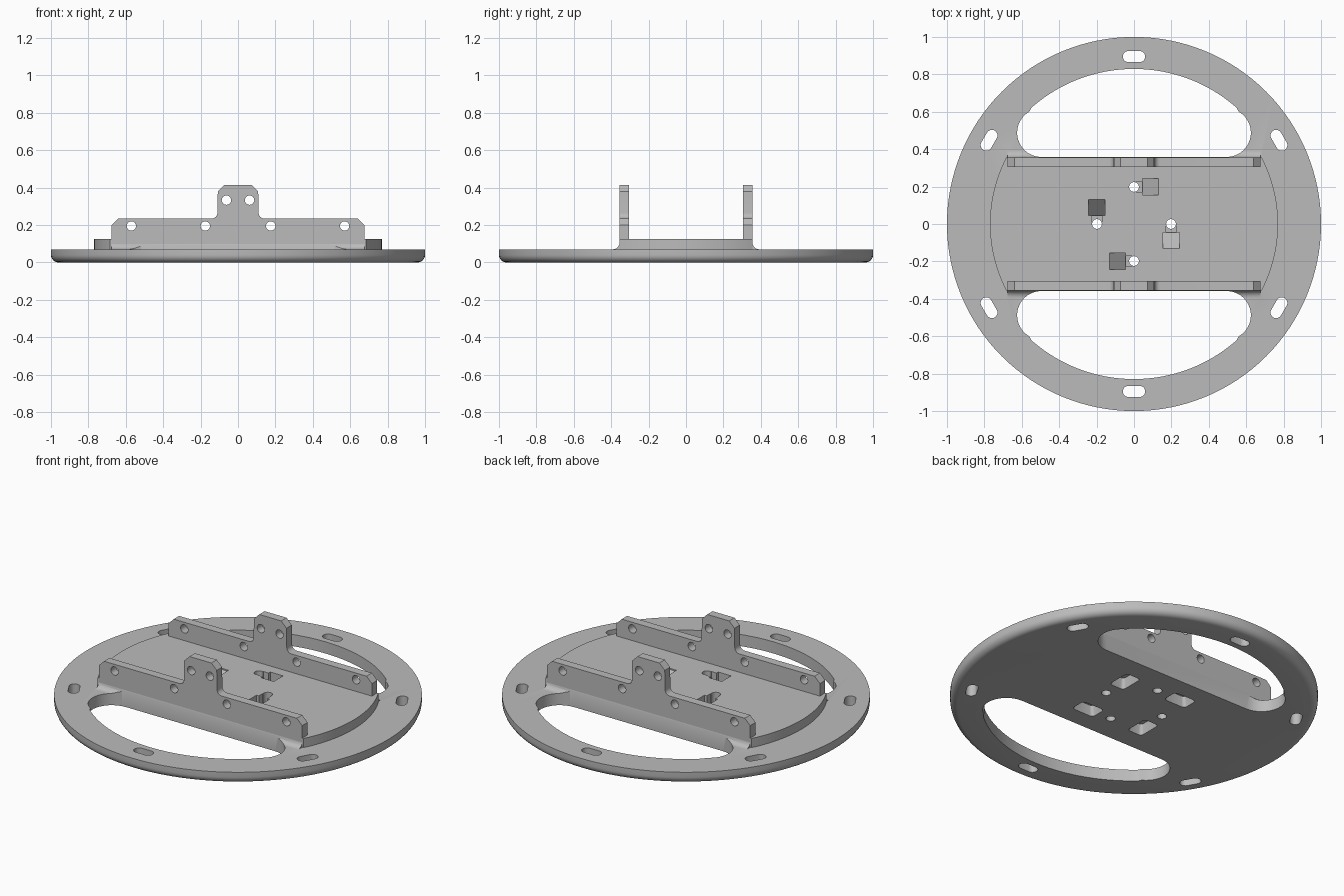
import bpy, bmesh
from math import sin, cos, pi, radians
from mathutils import Matrix, Vector

cube = bpy.data.objects.get("Cube")
if cube:
    bpy.data.objects.remove(cube)

grey = bpy.data.materials.new("plain grey")
grey.use_nodes = True
grey.diffuse_color = (0.5, 0.5, 0.5, 1)
grey.node_tree.nodes["Principled BSDF"].inputs["Base Color"].default_value = (0.5, 0.5, 0.5, 1)

STAND = Matrix(((1, 0, 0, 0), (0, 0, -1, 0), (0, 1, 0, 0), (0, 0, 0, 1)))  # outline y becomes z


def arc(cx, cy, r, a0, a1, n):
    """Points on an arc, angles in degrees."""
    steps = [radians(a0 + (a1 - a0) * i / n) for i in range(n + 1)]
    return [(cx + r * cos(a), cy + r * sin(a)) for a in steps]


def circle(x, y, r, n=24):
    return arc(x, y, r, 0, 360, n)[:-1]


def rect(x0, x1, y0, y1):
    return [(x0, y0), (x1, y0), (x1, y1), (x0, y1)]


def prism(name, outline, z0, z1, matrix=Matrix(), taper=1.0):
    """Extrude an outline from z0 to z1, optionally shrinking its far end."""
    bm = bmesh.new()
    mid = sum((Vector(p) for p in outline), Vector((0, 0))) / len(outline)
    low = [bm.verts.new((x, y, z0)) for x, y in outline]
    high = [bm.verts.new((*(mid + (Vector(p) - mid) * taper), z1)) for p in outline]
    bm.faces.new(low)
    bm.faces.new(high)
    for i in range(len(outline)):
        bm.faces.new((low[i - 1], low[i], high[i], high[i - 1]))
    bm.transform(matrix)
    return finish(name, bm)


def finish(name, bm):
    bmesh.ops.recalc_face_normals(bm, faces=bm.faces)
    mesh = bpy.data.meshes.new(name)
    bm.to_mesh(mesh)
    bm.free()
    mesh.materials.append(grey)
    obj = bpy.data.objects.new(name, mesh)
    bpy.context.collection.objects.link(obj)
    return obj


def combine(obj, other, operation="DIFFERENCE"):
    """Apply a boolean and discard the second object."""
    mod = obj.modifiers.new("cut", "BOOLEAN")
    mod.operation, mod.solver, mod.object = operation, "EXACT", other
    bpy.context.view_layer.objects.active = obj
    bpy.ops.object.modifier_apply(modifier=mod.name)
    bpy.data.objects.remove(other)


def smooth(obj):
    bpy.ops.object.select_all(action="DESELECT")
    obj.select_set(True)
    bpy.context.view_layer.objects.active = obj
    bpy.ops.object.shade_smooth_by_angle(angle=radians(30))


# Round base plate with a rounded lower rim
bm = bmesh.new()
rings = []
for r, z in arc(0.96, 0.04, 0.04, -90, 0, 6) + [(1, 0.07)]:
    rings.append([bm.verts.new((x, y, z)) for x, y in circle(0, 0, r, 128)])
bm.faces.new(rings[0])
bm.faces.new(rings[-1])
for a, b in zip(rings, rings[1:]):
    for i in range(len(a)):
        bm.faces.new((a[i - 1], a[i], b[i], b[i - 1]))
base = finish("base_plate", bm)

# Raised centre platform, clipped to the width between the flanges
platform = prism("platform", circle(0, 0, 0.77, 128), 0.03, 0.125)
combine(platform, prism("clip", rect(-1, 1, -0.355, 0.355), -1, 1), "INTERSECT")
combine(base, platform, "UNION")

# Fillets where the flanges meet the plate
for side in (1, -1):
    curve = arc(0.392, 0.107, 0.037, 180, 270, 6)
    outline = [(0.33, 0.04), (0.33, 0.107)] + curve + [(0.392, 0.04)]
    along_x = Matrix(((0, 0, 1, 0), (side, 0, 0, 0), (0, 1, 0, 0), (0, 0, 0, 1)))
    combine(base, prism("fillet", outline, -0.675, 0.675, along_x), "UNION")

# Two large openings
for side in (0, 1):
    right = arc(0.495, 0.488, 0.13, -90, 61, 14)
    left = [(-x, y) for x, y in reversed(right)]
    opening = right + arc(0, 0, 0.829, 48.5, 131.5, 40) + left
    combine(base, prism("opening", opening, -1, 1, Matrix.Rotation(pi * side, 4, "Z")))

# Six mounting slots around the rim
for k in range(6):
    slot = arc(0.03, 0.895, 0.03, -90, 90, 10) + arc(-0.03, 0.895, 0.03, 90, 270, 10)
    combine(base, prism("slot", slot, -1, 1, Matrix.Rotation(pi / 3 * k, 4, "Z")))

# Four screw holes, each with a ramped recess above and a pocket below
for k in range(4):
    turn = Matrix.Rotation(pi / 2 * k, 4, "Z")
    combine(base, prism("screw_hole", circle(0.198, 0, 0.026), -1, 1, turn))
    combine(base, prism("neck", rect(0.17, 0.226, -0.05, -0.01), 0.06, 0.2, turn))
    ramp = [(-0.045, 0.035), (-0.045, 0.2), (-0.13, 0.2), (-0.13, 0.118)]
    along_x = Matrix(((0, 0, 1, 0), (1, 0, 0, 0), (0, 1, 0, 0), (0, 0, 0, 1)))
    combine(base, prism("ramp", ramp, 0.154, 0.242, turn @ along_x))
    pocket = []
    for sx, sy, a in ((1, 1, 0), (-1, 1, 90), (-1, -1, 180), (1, -1, 270)):
        pocket += arc(0.198 + sx * 0.03, 0.16 + sy * 0.055, 0.02, a, a + 90, 4)
    combine(base, prism("pocket", pocket, -0.01, 0.06, turn, 0.8))
smooth(base)

# Upright flanges with a raised central tab and six holes
half = [(0.675, 0.08), (0.675, 0.2), (0.64, 0.235)]
half += arc(0.14, 0.265, 0.03, 270, 180, 6) + [(0.108, 0.38), (0.073, 0.415)]
profile = half + [(-x, z) for x, z in reversed(half)]
for name, y0, y1 in (("front_flange", 0.305, 0.356), ("back_flange", -0.356, -0.305)):
    flange = prism(name, profile, y0, y1, STAND)
    for x, z in ((0.57, 0.195), (0.175, 0.195), (0.062, 0.333)):
        for s in (1, -1):
            combine(flange, prism("hole", circle(s * x, z, 0.025), -1, 1, STAND))
    smooth(flange)
